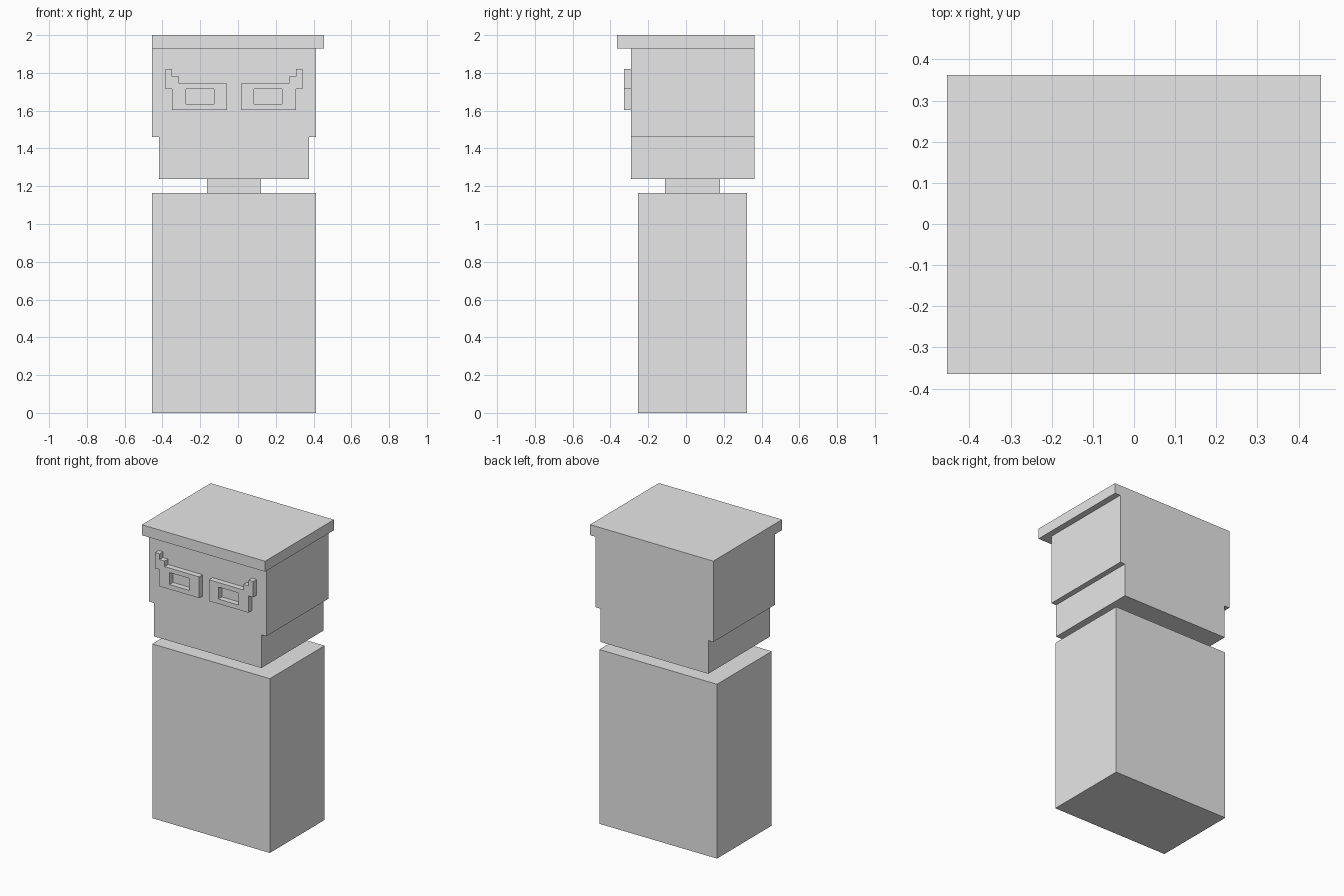
import bpy, bmesh
from mathutils import Vector

if "Cube" in bpy.data.objects:
    bpy.data.objects.remove(bpy.data.objects["Cube"], do_unlink=True)

GREY = (0.8, 0.8, 0.8, 1)
grey = bpy.data.materials.new("plain grey")
grey.use_nodes = True
grey.diffuse_color = GREY
grey.node_tree.nodes["Principled BSDF"].inputs["Base Color"].default_value = GREY

CENTRE_X = -0.021
BACK = 0.362
FACE = -0.291


def finish(name, bm):
    bmesh.ops.recalc_face_normals(bm, faces=bm.faces)
    mesh = bpy.data.meshes.new(name)
    bm.to_mesh(mesh)
    bm.free()
    mesh.materials.append(grey)
    obj = bpy.data.objects.new(name, mesh)
    bpy.context.collection.objects.link(obj)
    return obj


def extrude_profile(name, loops, y0, y1):
    """Fill front-view loops (outline, then holes) and extrude them from y0 to y1."""
    bm = bmesh.new()
    edges = []
    for loop in loops:
        verts = [bm.verts.new((x, y0, z)) for x, z in loop]
        edges += [bm.edges.new((a, b)) for a, b in zip(verts, verts[1:] + verts[:1])]
    bmesh.ops.triangle_fill(bm, edges=edges, use_beauty=True, normal=(0, -1, 0))
    geom = bmesh.ops.extrude_face_region(bm, geom=bm.faces[:], use_keep_orig=True)["geom"]
    moved = [v for v in geom if isinstance(v, bmesh.types.BMVert)]
    bmesh.ops.translate(bm, verts=moved, vec=(0, y1 - y0, 0))
    return finish(name, bm)


def box(name, x, y, z):
    bm = bmesh.new()
    bmesh.ops.create_cube(bm, size=1)
    for v in bm.verts:
        v.co = Vector([lo + (hi - lo) * (c + 0.5) for c, (lo, hi) in zip(v.co, (x, y, z))])
    return finish(name, bm)


# Body and neck
box("body", (-0.455, 0.413), (-0.254, 0.323), (0, 1.163))
box("neck", (-0.164, 0.122), (-0.11, 0.18), (1.163, 1.238))

# Head: wide upper part stepping in to a narrower jaw
half_head = [(0.397, 1.238), (0.397, 1.46), (0.434, 1.46), (0.434, 1.93)]
head = [(CENTRE_X + x, z) for x, z in half_head]
head += [(CENTRE_X - x, z) for x, z in reversed(half_head)]
extrude_profile("head", [head], FACE, BACK)

# Flat cap overhanging the face and the left side
box("cap", (-0.455, 0.455), (-0.364, BACK), (1.93, 2.0))

# Raised glasses frames with stepped outer corners and lens openings
frame = [(0.036, 1.603), (0.328, 1.603), (0.328, 1.715), (0.362, 1.715), (0.362, 1.82),
         (0.328, 1.82), (0.328, 1.782), (0.291, 1.782), (0.291, 1.745), (0.036, 1.745)]
lens = [(0.106, 1.635), (0.254, 1.635), (0.254, 1.715), (0.106, 1.715)]
for side, sign in (("left", 1), ("right", -1)):
    loops = [[(CENTRE_X + sign * x, z) for x, z in loop] for loop in (frame, lens)]
    extrude_profile(side + "_glasses_frame", loops, -0.328, FACE)
